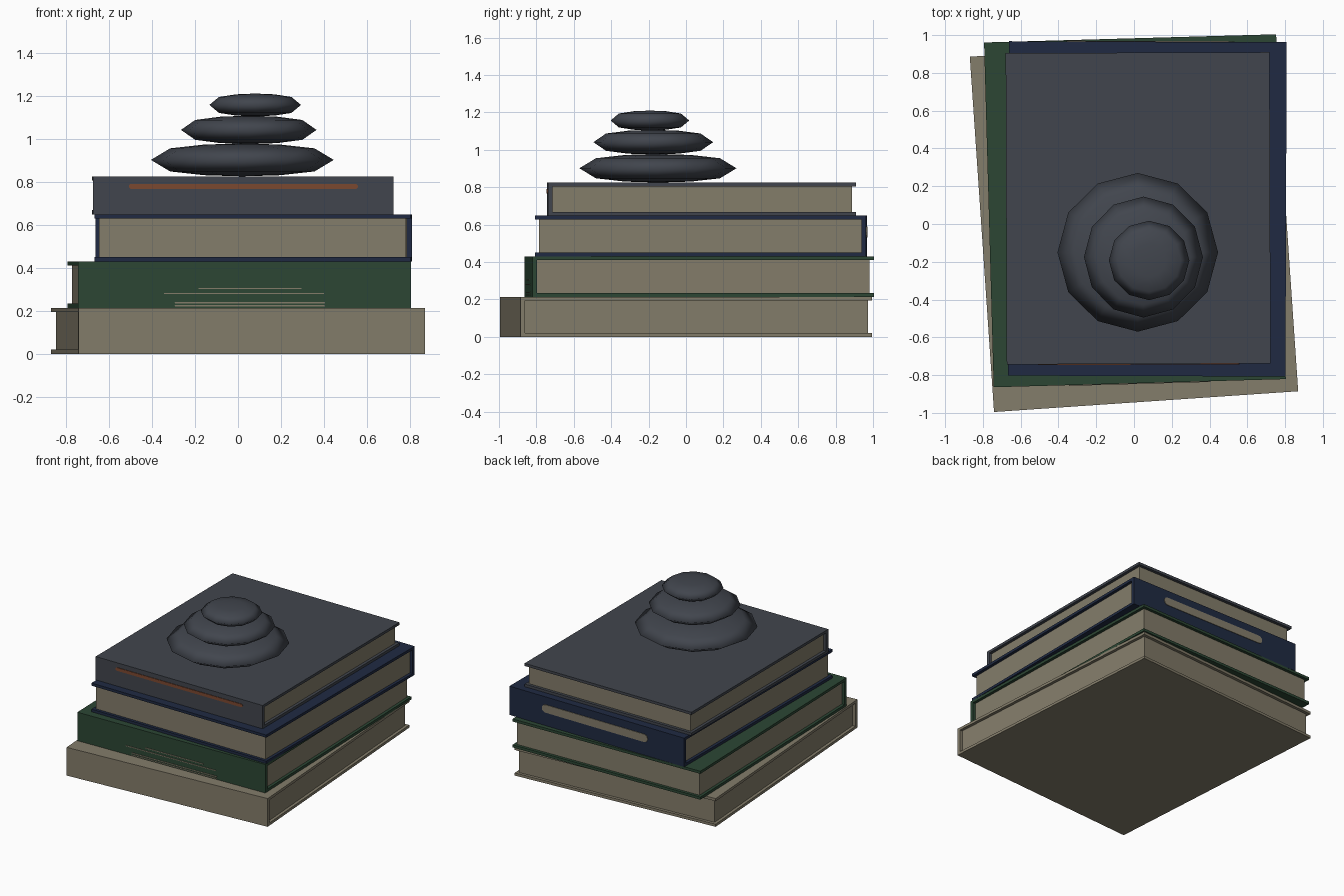
import bpy, bmesh, math
from mathutils import Matrix, Vector

if "Cube" in bpy.data.objects:
    bpy.data.objects.remove(bpy.data.objects["Cube"])


def material(name, rgb):
    m = bpy.data.materials.new(name)
    m.diffuse_color = (*rgb, 1)
    m.use_nodes = True
    m.node_tree.nodes["Principled BSDF"].inputs["Base Color"].default_value = m.diffuse_color
    return m


CREAM = material("cream", (0.23, 0.205, 0.145))
GREEN = material("dark green", (0.025, 0.062, 0.034))
NAVY = material("navy", (0.014, 0.023, 0.055))
SLATE = material("slate", (0.053, 0.060, 0.075))
RUST = material("rust orange", (0.20, 0.065, 0.030))


def finish(bm, name, mat, frame=Matrix()):
    bmesh.ops.recalc_face_normals(bm, faces=bm.faces)
    mesh = bpy.data.meshes.new(name)
    bm.to_mesh(mesh)
    bm.free()
    mesh.transform(frame)
    mesh.materials.append(mat)
    ob = bpy.data.objects.new(name, mesh)
    bpy.context.collection.objects.link(ob)
    return ob


def add_box(bm, lo, hi):
    lo, hi = Vector(lo), Vector(hi)
    m = Matrix.Translation((lo + hi) / 2) @ Matrix.Diagonal((*(hi - lo), 1))
    bmesh.ops.create_cube(bm, size=1, matrix=m)


# Book: two boards and a spine on local -y, with a recessed page block
def book(name, cover, cx, cy, w, d, z0, z1, angle, t=0.02, inset=0.022):
    frame = Matrix.Translation((cx, cy, 0)) @ Matrix.Rotation(math.radians(angle), 4, 'Z')
    x, y = w / 2, d / 2
    bm = bmesh.new()
    add_box(bm, (-x, -y, z0), (x, y, z0 + t))
    add_box(bm, (-x, -y, z1 - t), (x, y, z1))
    add_box(bm, (-x, -y, z0 + t), (x, -y + 0.025, z1 - t))
    finish(bm, name + "_cover", cover, frame)
    bm = bmesh.new()
    add_box(bm, (-x + inset, -y + 0.025, z0 + t), (x - inset, y - inset, z1 - t))
    finish(bm, name + "_pages", CREAM, frame)
    return frame, -y


# Thin round-ended plate on a spine
def spine_plate(name, mat, placed, xa, xb, z, h):
    frame, y = placed
    r = h / 2
    pts = []
    for cx, start in ((xb - r, -90), (xa + r, 90)):
        for i in range(7):
            a = math.radians(start + 30 * i)
            pts.append((cx + r * math.cos(a), y - 0.004, z + r * math.sin(a)))
    bm = bmesh.new()
    f = bm.faces.new([bm.verts.new(p) for p in pts])
    ext = bmesh.ops.extrude_face_region(bm, geom=[f])["geom"]
    bmesh.ops.translate(bm, vec=(0, 0.005, 0),
                        verts=[v for v in ext if isinstance(v, bmesh.types.BMVert)])
    finish(bm, name, mat, frame)


# Flattened low-poly stone, smooth shaded
def stone(name, cx, cy, rx, ry, z0, z1, sides=12):
    prof = ((0.42, -0.93), (0.79, -0.7), (1, 0), (0.79, 0.7), (0.42, 0.93))
    zc, h = (z0 + z1) / 2, (z1 - z0) / 2
    bm = bmesh.new()
    rings = [[bm.verts.new((cx + rx * r * math.cos(a), cy + ry * r * math.sin(a), zc + h * z))
              for a in (2 * math.pi * i / sides for i in range(sides))] for r, z in prof]
    poles = [bm.verts.new((cx, cy, z)) for z in (z0, z1)]
    for i in range(sides):
        j = (i + 1) % sides
        for a, b in zip(rings, rings[1:]):
            bm.faces.new((a[i], a[j], b[j], b[i]))
        bm.faces.new((poles[0], rings[0][j], rings[0][i]))
        bm.faces.new((poles[1], rings[-1][i], rings[-1][j]))
    for f in bm.faces:
        f.smooth = True
    finish(bm, name, SLATE)


# Books, bottom to top
book("cream_book", CREAM, 0, 0, 1.614, 1.885, 0, 0.214, 3.9)
green = book("green_book", GREEN, 0.005, 0.07, 1.547, 1.826, 0.214, 0.43, 1.6)
navy = book("navy_book", NAVY, 0.07, 0.08, 1.47, 1.77, 0.43, 0.648, 179.8)
slate = book("slate_book", SLATE, 0.022, 0.083, 1.397, 1.648, 0.648, 0.825, 0.2)

# Spine decorations
spine_plate("navy_spine_plate", CREAM, navy, -0.46, 0.43, 0.56, 0.06)
spine_plate("slate_spine_stripe", RUST, slate, -0.532, 0.533, 0.778, 0.024)
for n, (xa, xb, z) in enumerate(((-0.325, 0.375, 0.223), (-0.325, 0.375, 0.237),
                                 (-0.375, 0.37, 0.28), (-0.215, 0.265, 0.304))):
    spine_plate(f"green_spine_line_{n + 1}", CREAM, green, xa, xb, z, 0.006)

# Stacked stones
stone("bottom_stone", 0.02, -0.15, 0.425, 0.42, 0.825, 0.978)
stone("middle_stone", 0.05, -0.175, 0.315, 0.32, 0.975, 1.107)
stone("top_stone", 0.08, -0.193, 0.213, 0.21, 1.104, 1.21)
